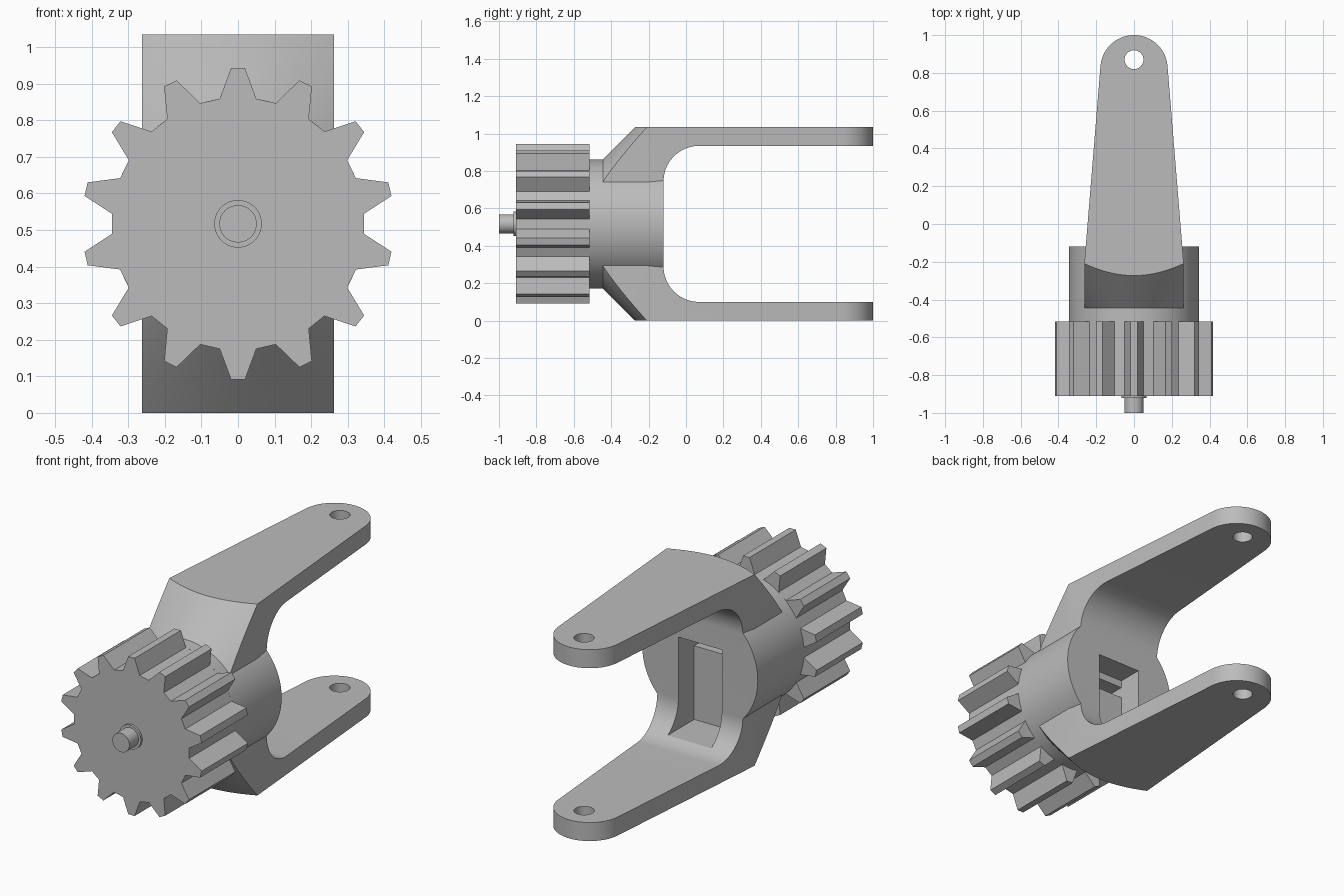
import bpy, bmesh
from math import sin, cos, pi, radians, atan2, hypot
from mathutils import Vector

cube = bpy.data.objects.get("Cube")
if cube:
    bpy.data.objects.remove(cube, do_unlink=True)

AXIS_Z = 0.517      # height of the shaft axis
HUB_R = 0.345
BACK = -0.12        # rear face of the hub
TEETH = 14

grey = bpy.data.materials.new("plain_grey")
grey.use_nodes = True
grey.diffuse_color = (0.5, 0.5, 0.5, 1)
grey.node_tree.nodes["Principled BSDF"].inputs["Base Color"].default_value = (0.5, 0.5, 0.5, 1)


def finish(name, bm):
    bmesh.ops.recalc_face_normals(bm, faces=bm.faces)
    mesh = bpy.data.meshes.new(name)
    bm.to_mesh(mesh)
    bm.free()
    mesh.materials.append(grey)
    obj = bpy.data.objects.new(name, mesh)
    bpy.context.collection.objects.link(obj)
    return obj


def prism(name, outline, axis, start, end):
    """Extrude a 2D outline along x, y or z."""
    place = {"x": lambda p, d: (d, p[0], p[1]),
             "y": lambda p, d: (p[0], d, p[1]),
             "z": lambda p, d: (p[0], p[1], d)}[axis]
    bm = bmesh.new()
    face = bm.faces.new([bm.verts.new(place(p, start)) for p in outline])
    grown = bmesh.ops.extrude_face_region(bm, geom=[face])["geom"]
    shift = Vector(place((0, 0), end - start))
    bmesh.ops.translate(bm, vec=shift, verts=[v for v in grown if isinstance(v, bmesh.types.BMVert)])
    if not any(f.is_valid and f is face for f in bm.faces):
        bm.faces.new(face.verts)
    return finish(name, bm)


def arc(cx, cy, r, a0, a1, n):
    angles = [radians(a0 + (a1 - a0) * i / n) for i in range(n + 1)]
    return [(cx + r * cos(a), cy + r * sin(a)) for a in angles]


def circle(cx, cy, r, n=96):
    return arc(cx, cy, r, 0, 360, n)[:-1]


def box(name, x, y0, y1, z0, z1):
    return prism(name, [(-x, z0), (x, z0), (x, z1), (-x, z1)], "y", y0, y1)


def revolve(name, profile, n=128):
    """Closed solid around the shaft axis from (y, radius) points."""
    bm = bmesh.new()
    rings = [[bm.verts.new((r * cos(2 * pi * i / n), y, AXIS_Z + r * sin(2 * pi * i / n)))
              for i in range(n)] for y, r in profile]
    for a, b in zip(rings, rings[1:]):
        for i in range(n):
            j = (i + 1) % n
            bm.faces.new((a[i], a[j], b[j], b[i]))
    bm.faces.new(rings[0])
    bm.faces.new(rings[-1])
    return finish(name, bm)


def combine(target, tool, operation):
    mod = target.modifiers.new("cut", "BOOLEAN")
    mod.operation, mod.solver, mod.object = operation, "EXACT", tool
    bpy.context.view_layer.objects.active = target
    bpy.ops.object.modifier_apply(modifier=mod.name)
    bpy.data.objects.remove(tool, do_unlink=True)


def smooth(obj):
    bpy.ops.object.select_all(action="DESELECT")
    obj.select_set(True)
    bpy.context.view_layer.objects.active = obj
    bpy.ops.object.shade_smooth_by_angle(angle=radians(25))


# Yoke: C-shaped side profile with rounded inner corners
top, fillet, arm = 2 * AXIS_Z, 0.19, 0.1
low_corner = arc(BACK + fillet, arm + fillet, fillet, 270, 180, 24)
high_corner = [(y, top - z) for y, z in reversed(low_corner)]
side = [(-0.48, 0), (1.05, 0), (1.05, arm)] + low_corner + high_corner \
    + [(1.05, top - arm), (1.05, top), (-0.48, top)]
yoke = prism("yoke", side, "x", -0.4, 0.4)

# Trim to the tapered plan outline with a round tip
tip = arc(0, 0.822, 0.178, 5, 175, 40)
plan = [(-0.263, -0.6), (0.263, -0.6), (0.263, -0.21)] + tip + [(-0.263, -0.21)]
combine(yoke, prism("plan_trim", plan, "z", -0.2, 1.3), "INTERSECT")

# Conical shoulder at the front of the arms
cone = [(-0.49, 0.3), (0.01, 0.8), (1.2, 0.8)]
combine(yoke, revolve("cone_trim", cone), "INTERSECT")

# Hub, pin holes and the stepped rear pocket
combine(yoke, revolve("hub", [(-0.515, HUB_R), (BACK, HUB_R)]), "UNION")
combine(yoke, prism("pin_hole", circle(0, 0.87, 0.05, 48), "z", -0.2, 1.3), "DIFFERENCE")
combine(yoke, box("pocket", 0.13, -0.256, 0.06, 0.128, 0.625), "DIFFERENCE")
combine(yoke, box("deep_pocket", 0.13, -0.36, -0.2, 0.526, 0.585), "DIFFERENCE")
smooth(yoke)

# Gear with straight-sided teeth
tooth = [(0.05, 0.342), (0.019, 0.426), (-0.019, 0.426), (-0.05, 0.342)]
outline = []
for k in range(TEETH):
    for x, r in tooth:
        a, d = atan2(r, x) + 2 * pi * k / TEETH, hypot(x, r)
        outline.append((d * cos(a), AXIS_Z + d * sin(a)))
prism("gear", outline, "y", -0.91, -0.515)

# Stepped shaft at the front
smooth(revolve("shaft", [(-1.0, 0.051), (-0.922, 0.051), (-0.922, 0.065), (-0.9, 0.065)], 64))
